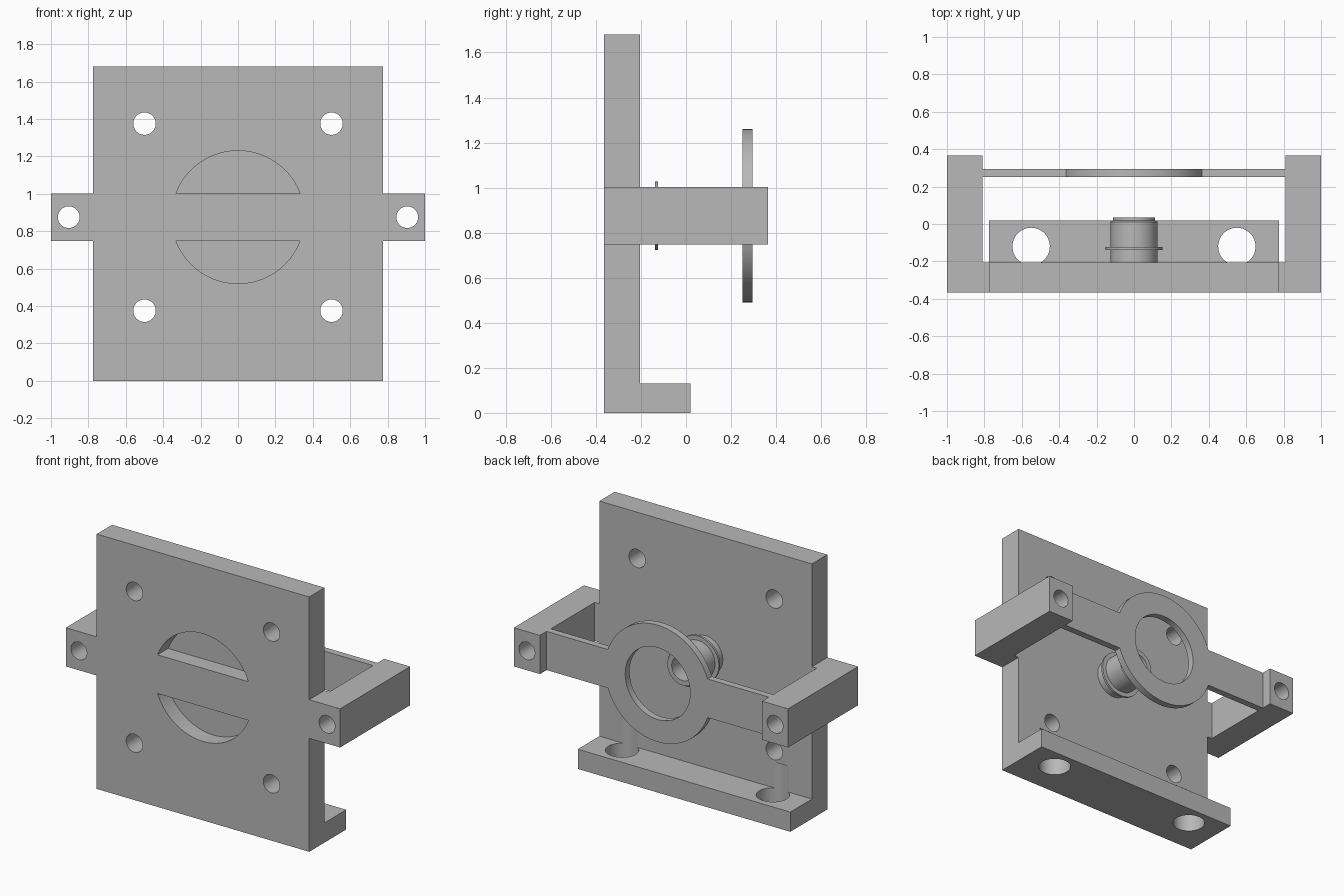
import bpy, bmesh, math
from mathutils import Vector

default = bpy.data.objects.get("Cube")
if default:
    bpy.data.objects.remove(default, do_unlink=True)

grey = bpy.data.materials.new("matte grey")
grey.use_nodes = True
grey.diffuse_color = (0.48, 0.48, 0.48, 1)
grey.node_tree.nodes["Principled BSDF"].inputs["Base Color"].default_value = (0.48, 0.48, 0.48, 1)

MID = 0.875            # height of the arms, ring and post
HALF = 0.1275          # half height of the arms
FRONT, BACK = -0.365, -0.205   # faces of the main plate


def finish(name, bm):
    bmesh.ops.recalc_face_normals(bm, faces=bm.faces)
    mesh = bpy.data.meshes.new(name)
    bm.to_mesh(mesh)
    bm.free()
    mesh.materials.append(grey)
    obj = bpy.data.objects.new(name, mesh)
    bpy.context.collection.objects.link(obj)
    return obj


def extrude(name, outline, axis, start, end):
    """Prism: the outline holds the two other coordinates in xyz order."""
    bm = bmesh.new()
    verts = []
    for p in outline:
        co = list(p)
        co.insert("xyz".index(axis), start)
        verts.append(bm.verts.new(co))
    face = bm.faces.new(verts)
    new = bmesh.ops.extrude_face_region(bm, geom=[face])["geom"]
    step = Vector([end - start if a == axis else 0 for a in "xyz"])
    bmesh.ops.translate(bm, vec=step, verts=[g for g in new if isinstance(g, bmesh.types.BMVert)])
    return finish(name, bm)


def arc(cx, cy, r, a0=0, a1=2 * math.pi, n=48, closed=True):
    count = n if closed else n + 1
    return [(cx + r * math.cos(a0 + (a1 - a0) * i / n),
             cy + r * math.sin(a0 + (a1 - a0) * i / n)) for i in range(count)]


def activate(obj):
    bpy.ops.object.select_all(action='DESELECT')
    obj.select_set(True)
    bpy.context.view_layer.objects.active = obj


def cut(obj, cutters):
    activate(obj)
    for c in cutters:
        mod = obj.modifiers.new("cut", 'BOOLEAN')
        mod.operation, mod.solver, mod.object = 'DIFFERENCE', 'EXACT', c
        bpy.ops.object.modifier_apply(modifier=mod.name)
        bpy.data.objects.remove(c, do_unlink=True)


def smooth(obj):
    activate(obj)
    bpy.ops.object.shade_smooth_by_angle(angle=math.radians(30))


# Main plate with bottom shelf, from one L-shaped side profile
plate = extrude("main_plate", [(FRONT, 0), (0.02, 0), (0.02, 0.13), (BACK, 0.13),
                               (BACK, 1.68), (FRONT, 1.68)], 'x', -0.775, 0.775)
cutters = []
for sx in (-1, 1):
    # Corner screw holes
    for z in (0.375, 1.375):
        cutters.append(extrude("hole_cutter", arc(sx * 0.5, z, 0.06), 'y', -0.5, 0))
    # Shelf holes, which also graze the plate behind them
    cutters.append(extrude("shelf_cutter", arc(sx * 0.55, -0.12, 0.1), 'z', -0.1, 0.3))
# Round front recess, split by the crossbar
r = 0.355
a = math.asin(HALF / r)
for turn in (0, math.pi):
    segment = arc(0, MID, r, a + turn, math.pi - a + turn, 40, closed=False)
    cutters.append(extrude("recess_cutter", segment, 'y', -0.5, FRONT + 0.11))
cut(plate, cutters)
smooth(plate)

# Side arms, each with a long through hole
for side, sx in (("left", 1), ("right", -1)):
    outline = [(0.775, FRONT), (1, FRONT), (1, 0.365), (0.81, 0.365), (0.81, BACK), (0.775, BACK)]
    arm = extrude(side + "_arm", [(sx * x, y) for x, y in outline], 'z', MID - HALF, MID + HALF)
    cut(arm, [extrude("arm_cutter", arc(sx * 0.905, MID, 0.058), 'y', -0.5, 0.5)])
    smooth(arm)

# Rear strap with ring
r = 0.385
a = math.asin(HALF / r)
outline = [(0.81, MID + HALF)] + arc(0, MID, r, a, math.pi - a, 40, closed=False)
outline += [(-0.81, MID + HALF), (-0.81, MID - HALF)]
outline += arc(0, MID, r, math.pi + a, 2 * math.pi - a, 40, closed=False) + [(0.81, MID - HALF)]
strap = extrude("ring_strap", outline, 'y', 0.25, 0.295)
cut(strap, [extrude("ring_cutter", arc(0, MID, 0.237, n=64), 'y', 0, 0.5)])
smooth(strap)

# Hollow collared post, turned around the front-to-back axis
profile = [(0.125, -0.21), (0.125, -0.138), (0.153, -0.138), (0.153, -0.124), (0.125, -0.124),
           (0.125, 0.012), (0.112, 0.02), (0.112, 0.035), (0.08, 0.035), (0.08, -0.2), (0, -0.2)]
bm = bmesh.new()
points = [bm.verts.new((x, y, MID)) for x, y in profile]
edges = [bm.edges.new(pair) for pair in zip(points, points[1:])]
bmesh.ops.spin(bm, geom=points + edges, cent=(0, 0, MID), axis=(0, 1, 0),
               angle=2 * math.pi, steps=48, use_duplicate=False)
bmesh.ops.remove_doubles(bm, verts=bm.verts, dist=0.0005)
smooth(finish("collared_post", bm))
